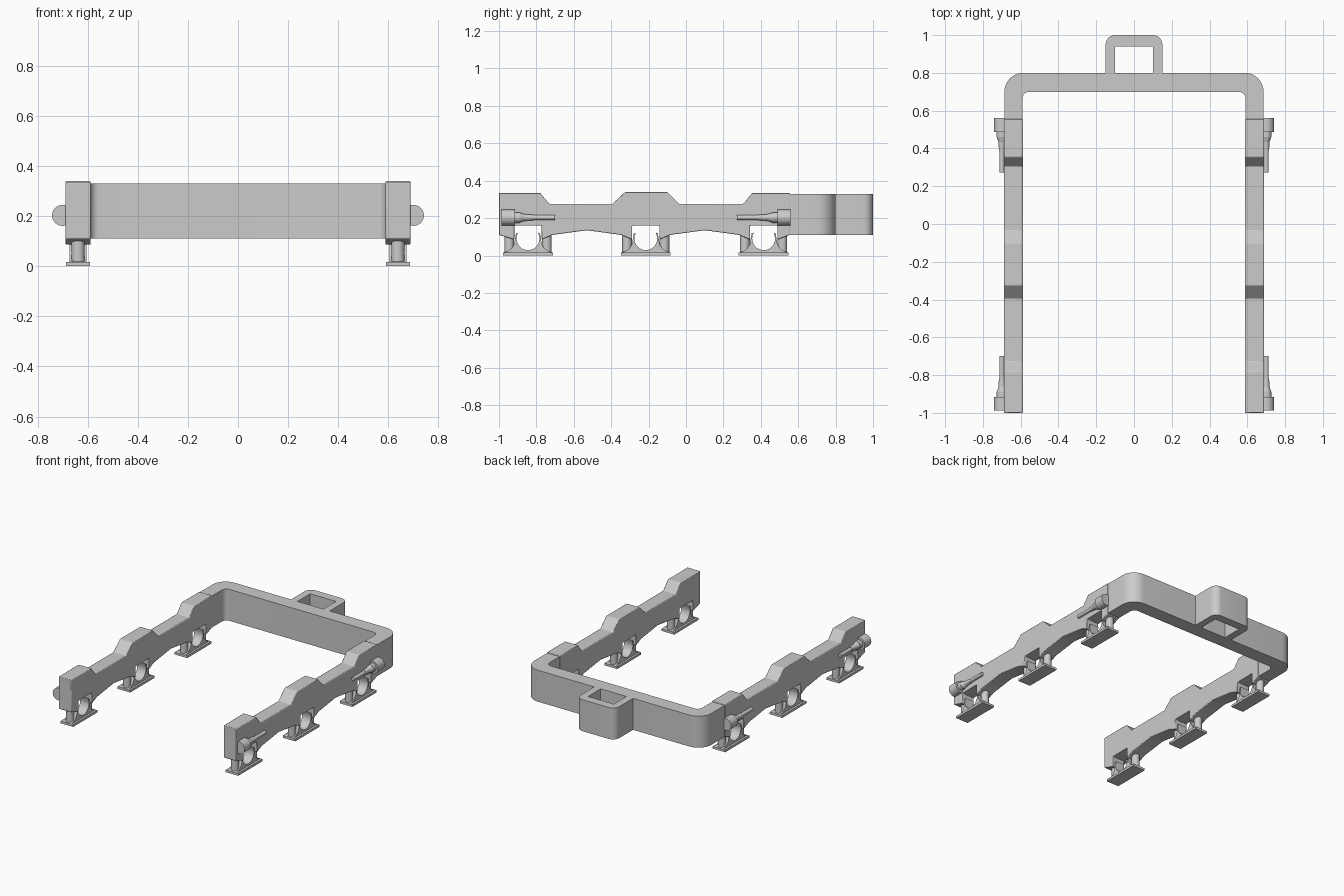
import bpy, bmesh
from math import cos, sin, pi, radians
from mathutils import Matrix, Vector

if "Cube" in bpy.data.objects:
    bpy.data.objects.remove(bpy.data.objects["Cube"])


def finish(name, bm, bevel=0):
    bmesh.ops.recalc_face_normals(bm, faces=bm.faces)
    me = bpy.data.meshes.new(name)
    bm.to_mesh(me)
    bm.free()
    ob = bpy.data.objects.new(name, me)
    bpy.context.collection.objects.link(ob)
    if bevel:
        m = ob.modifiers.new("bevel", "BEVEL")
        m.width, m.segments, m.angle_limit = bevel, 2, radians(40)
    bpy.ops.object.select_all(action="DESELECT")
    ob.select_set(True)
    bpy.context.view_layer.objects.active = ob
    bpy.ops.object.shade_smooth_by_angle(angle=radians(30))
    return ob


def prism(name, pts, a, b, axis, bevel=0):
    """Extrude a 2D outline: (x, y) along z, or (y, z) along x."""
    bm = bmesh.new()
    place = (lambda p: (p[0], p[1], a)) if axis == "z" else (lambda p: (a, p[0], p[1]))
    face = bm.faces.new([bm.verts.new(place(p)) for p in pts])
    new = bmesh.ops.extrude_face_region(bm, geom=[face])["geom"]
    d = Vector((0, 0, b - a)) if axis == "z" else Vector((b - a, 0, 0))
    bmesh.ops.translate(bm, vec=d, verts=[v for v in new if isinstance(v, bmesh.types.BMVert)])
    return finish(name, bm, bevel)


def cylinder(name, r1, r2, start, end):
    p, q = Vector(start), Vector(end)
    bm = bmesh.new()
    rot = (q - p).to_track_quat("Z", "Y").to_matrix().to_4x4()
    bmesh.ops.create_cone(bm, cap_ends=True, segments=32, radius1=r1, radius2=r2,
                          depth=(q - p).length, matrix=Matrix.Translation((p + q) / 2) @ rot)
    return finish(name, bm)


def arc(cx, cy, r, a0, a1, n=10):
    return [(cx + r * cos(radians(a0 + (a1 - a0) * i / n)),
             cy + r * sin(radians(a0 + (a1 - a0) * i / n))) for i in range(n + 1)]


# U-shaped end beam with rounded corners
beam = ([(0.686, 0.55)] + arc(0.586, 0.7, 0.1, 0, 90) + arc(-0.586, 0.7, 0.1, 90, 180)
        + [(-0.686, 0.55), (-0.59, 0.55)] + arc(-0.555, 0.665, 0.035, 180, 90)
        + arc(0.555, 0.665, 0.035, 90, 0) + [(0.59, 0.55)])
prism("end_beam", beam, 0.11, 0.33, "z")

# Coupling loop on the end beam
loop = ([(0.15, 0.79)] + arc(0.1, 0.95, 0.05, 0, 90) + arc(-0.1, 0.95, 0.05, 90, 180)
        + [(-0.15, 0.79), (-0.1, 0.79), (-0.1, 0.94), (0.1, 0.94), (0.1, 0.79)])
prism("coupling_loop", loop, 0.11, 0.33, "z")

# Side frame outline (y, z): raised top pads, arched underside, axle notches
centers = (-0.845, -0.215, 0.415)
side = [(-1, 0.11), (-1, 0.335), (-0.78, 0.335), (-0.73, 0.275), (-0.395, 0.275),
        (-0.325, 0.34), (-0.1, 0.34), (-0.035, 0.275), (0.305, 0.275),
        (0.355, 0.335), (0.555, 0.335), (0.555, 0.11)]
for c in reversed(centers):
    side += [(c + 0.073, 0.085), (c + 0.073, 0.16), (c - 0.073, 0.16), (c - 0.073, 0.085)]
    if c > -0.8:
        side += [(c - 0.13, 0.11), (c - 0.315, 0.135), (c - 0.5, 0.11)]

# Axle cradle outline around its own centre: foot, flared sides, thin curved horns
cradle = ([(-0.133, 0), (0.133, 0), (0.133, 0.016), (0.11, 0.022), (0.088, 0.038),
           (0.074, 0.06), (0.069, 0.09), (0.064, 0.12), (0.055, 0.122)]
          + arc(0, 0.09, 0.061, 25, -205, 28)
          + [(-0.055, 0.122), (-0.064, 0.12), (-0.069, 0.09), (-0.074, 0.06),
             (-0.088, 0.038), (-0.11, 0.022), (-0.133, 0.016)])

for s, label in ((-1, "left"), (1, "right")):
    prism("side_frame_" + label, side, s * 0.588, s * 0.688, "x", 0.004)
    for c in centers:
        prism("axle_cradle_" + label, [(c + y, z) for y, z in cradle], s * 0.604, s * 0.672, "x")
        prism("cradle_foot_" + label, [(c - 0.133, 0), (c + 0.133, 0), (c + 0.133, 0.016),
              (c - 0.133, 0.016)], s * 0.59, s * 0.687, "x")
        for d in (-0.1, 0.1):
            cylinder("cradle_post_" + label, 0.026, 0.026,
                     (s * 0.638, c + d, 0.01), (s * 0.638, c + d, 0.13))
    # Stepped cylinder with push rod, one near each end of the frame
    for y0, d in ((0.56, -1), (-0.987, 1)):
        for r1, r2, a, b in ((0.042, 0.042, 0, 0.072), (0.028, 0.028, 0.07, 0.1),
                             (0.026, 0.018, 0.1, 0.125), (0.018, 0.015, 0.125, 0.17)):
            cylinder("brake_cylinder_" + label, r1, r2,
                     (s * 0.7, y0 + d * a, 0.203), (s * 0.7, y0 + d * b, 0.203))
        cylinder("push_rod_" + label, 0.013, 0.013,
                 (s * 0.7, y0 + d * 0.16, 0.203), (s * 0.7, y0 + d * 0.287, 0.203))
